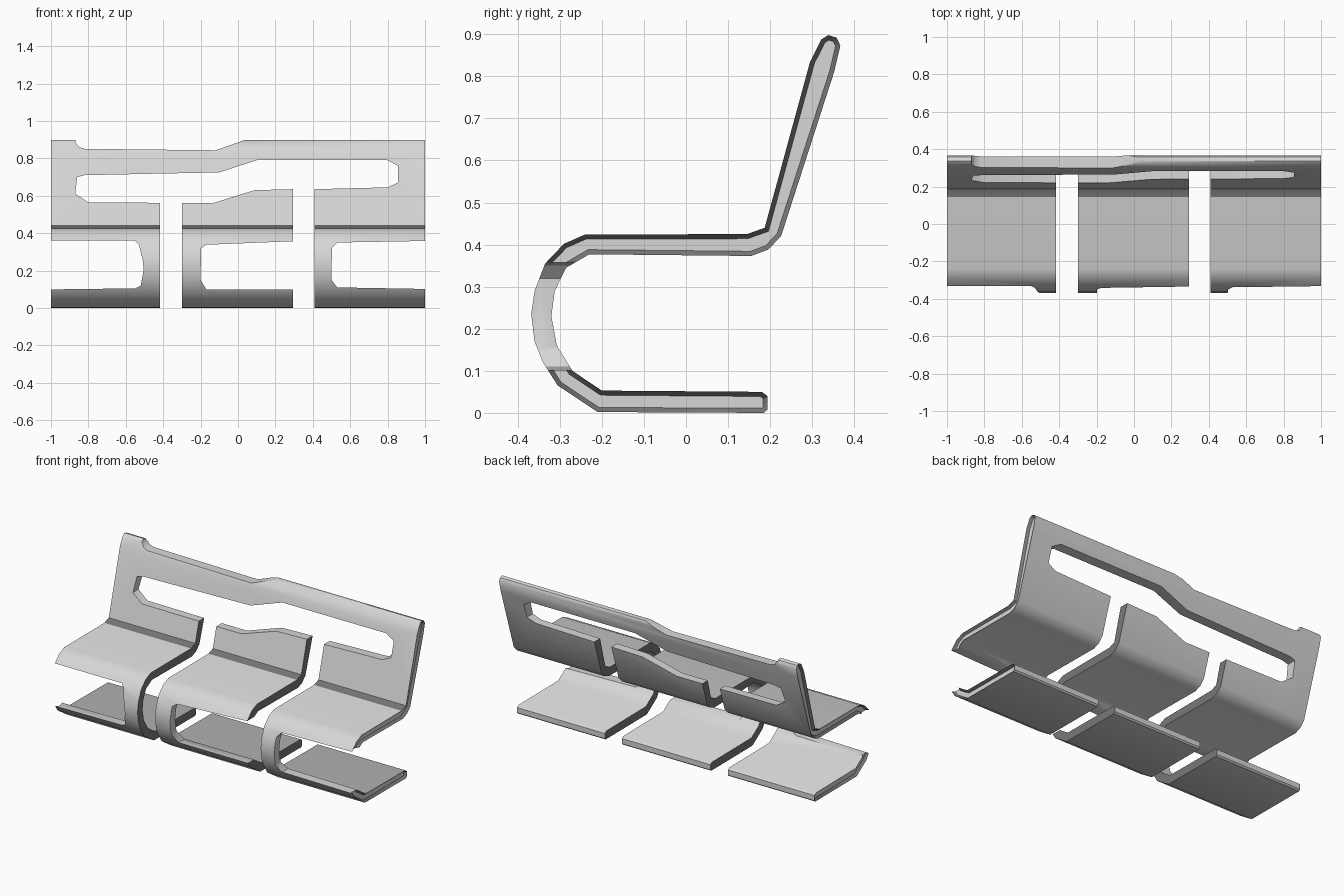
import bpy, bmesh, math

if "Cube" in bpy.data.objects:
    bpy.data.objects.remove(bpy.data.objects["Cube"])

# two flat colours
grey = bpy.data.materials.new("light grey")
grey.diffuse_color = (0.68, 0.68, 0.68, 1)
grey.use_nodes = True
grey.node_tree.nodes["Principled BSDF"].inputs["Base Color"].default_value = grey.diffuse_color
dark = bpy.data.materials.new("dark grey")
dark.diffuse_color = (0.19, 0.19, 0.19, 1)
dark.use_nodes = True
dark.node_tree.nodes["Principled BSDF"].inputs["Base Color"].default_value = dark.diffuse_color

# side profile of the bent sheet (y, z): outer run, back top, then inner run
PROFILE = [(0.185, 0), (-0.21, 0.002), (-0.305, 0.065), (-0.34, 0.12), (-0.36, 0.17),
           (-0.368, 0.235), (-0.36, 0.29), (-0.335, 0.355), (-0.29, 0.402), (-0.24, 0.424),
           (0.145, 0.425), (0.187, 0.44), (0.295, 0.835), (0.322, 0.888), (0.338, 0.898),
           (0.358, 0.892), (0.367, 0.873), (0.352, 0.81), (0.226, 0.42), (0.195, 0.388),
           (0.155, 0.373), (-0.23, 0.377), (-0.285, 0.345), (-0.312, 0.29), (-0.32, 0.23),
           (-0.307, 0.16), (-0.27, 0.1), (-0.2, 0.053), (0.18, 0.05), (0.194, 0.04), (0.194, 0.008)]


def prism(name, points, step):
    """Extrude a closed outline of 3D points along a step."""
    bm = bmesh.new()
    face = bm.faces.new([bm.verts.new(p) for p in points])
    ext = bmesh.ops.extrude_face_region(bm, geom=[face])["geom"]
    bmesh.ops.translate(bm, vec=step, verts=[v for v in ext if isinstance(v, bmesh.types.BMVert)])
    bmesh.ops.recalc_face_normals(bm, faces=bm.faces)
    me = bpy.data.meshes.new(name)
    bm.to_mesh(me)
    bm.free()
    ob = bpy.data.objects.new(name, me)
    bpy.context.collection.objects.link(ob)
    return ob


def bent_sheet(name, x0, x1):
    ob = prism(name, [(x0, y, z) for y, z in PROFILE], (x1 - x0, 0, 0))
    ob.data.materials.append(grey)
    ob.data.materials.append(dark)
    return ob


def groove_ends(ob):
    """Sink a shallow channel into both side edges, leaving dark lips."""
    bm = bmesh.new()
    bm.from_mesh(ob.data)
    ends = [f for f in bm.faces if abs(f.normal.x) > 0.9]
    lips = bmesh.ops.inset_region(bm, faces=ends, thickness=0.011, depth=-0.015, use_even_offset=True)
    for f in lips["faces"]:
        f.material_index = 1
    bm.to_mesh(ob.data)
    bm.free()


def cut(ob, outline, y0, y1):
    """Cut a front-view (x, z) outline through the part between two depths."""
    c = prism("cutter", [(x, y0, z) for x, z in outline], (0, y1 - y0, 0))
    c.data.materials.append(grey)
    c.hide_render = True
    bpy.context.view_layer.objects.active = ob
    m = ob.modifiers.new("cut", "BOOLEAN")
    m.operation, m.solver, m.object = "DIFFERENCE", "EXACT", c
    bpy.ops.object.modifier_apply(modifier=m.name)
    bpy.data.objects.remove(c)


def finish(ob):
    # dark crease strip behind the seat, dark sides along the gaps
    for p in ob.data.polygons:
        y, z = p.center.y, p.center.z
        crease = 0.15 < y < 0.185 and 0.425 < z < 0.44 and p.normal.z > 0.8
        gap_side = abs(p.normal.x) > 0.95 and min(abs(p.center.x - g) for g in (-0.418, -0.3, 0.295, 0.41)) < 0.004
        if crease or gap_side:
            p.material_index = 1
    bpy.ops.object.select_all(action="DESELECT")
    ob.select_set(True)
    bpy.context.view_layer.objects.active = ob
    bpy.ops.object.shade_smooth_by_angle(angle=math.radians(40))


# outer shell: left and right seats joined by the top rail
shell = bent_sheet("outer_seats_and_rail", -1, 1)
groove_ends(shell)
# long slot in the backrest
cut(shell, [(-0.87, 0.61), (-0.86, 0.7), (-0.82, 0.71), (-0.1, 0.725), (0.1, 0.79), (0.8, 0.79),
            (0.855, 0.76), (0.855, 0.67), (0.8, 0.645), (0.41, 0.635), (0.1, 0.63),
            (-0.13, 0.56), (-0.8, 0.565)], 0, 0.6)
# room for the middle seat
cut(shell, [(-0.418, -0.1), (0.41, -0.1), (0.41, 0.7), (0, 0.68), (-0.418, 0.64)], -0.6, 0.6)
# lowered top edge of the rail
cut(shell, [(-0.87, 1.1), (-0.87, 0.885), (-0.85, 0.86), (-0.82, 0.851), (-0.12, 0.843),
            (0.05, 0.903), (0.05, 1.1)], 0, 0.6)
# front openings, leaving one leg strip per seat
cut(shell, [(-1.1, 0.098), (-0.55, 0.105), (-0.52, 0.12), (-0.505, 0.2), (-0.508, 0.25),
            (-0.53, 0.34), (-0.55, 0.36), (-1.1, 0.36)], -0.6, -0.2)
cut(shell, [(0.5, 0.15), (0.53, 0.11), (1.1, 0.1), (1.1, 0.36), (0.53, 0.35), (0.502, 0.32)], -0.6, -0.2)
finish(shell)

# middle seat: separate sheet with a low sloping backrest
middle = bent_sheet("middle_seat", -0.3, 0.295)
cut(middle, [(-0.5, 0.562), (-0.13, 0.562), (0.09, 0.63), (0.5, 0.64), (0.5, 1.2), (-0.5, 1.2)], 0, 0.6)
cut(middle, [(-0.2, 0.15), (-0.17, 0.1), (0.5, 0.097), (0.5, 0.365), (-0.17, 0.338), (-0.198, 0.32)], -0.6, -0.2)
finish(middle)
